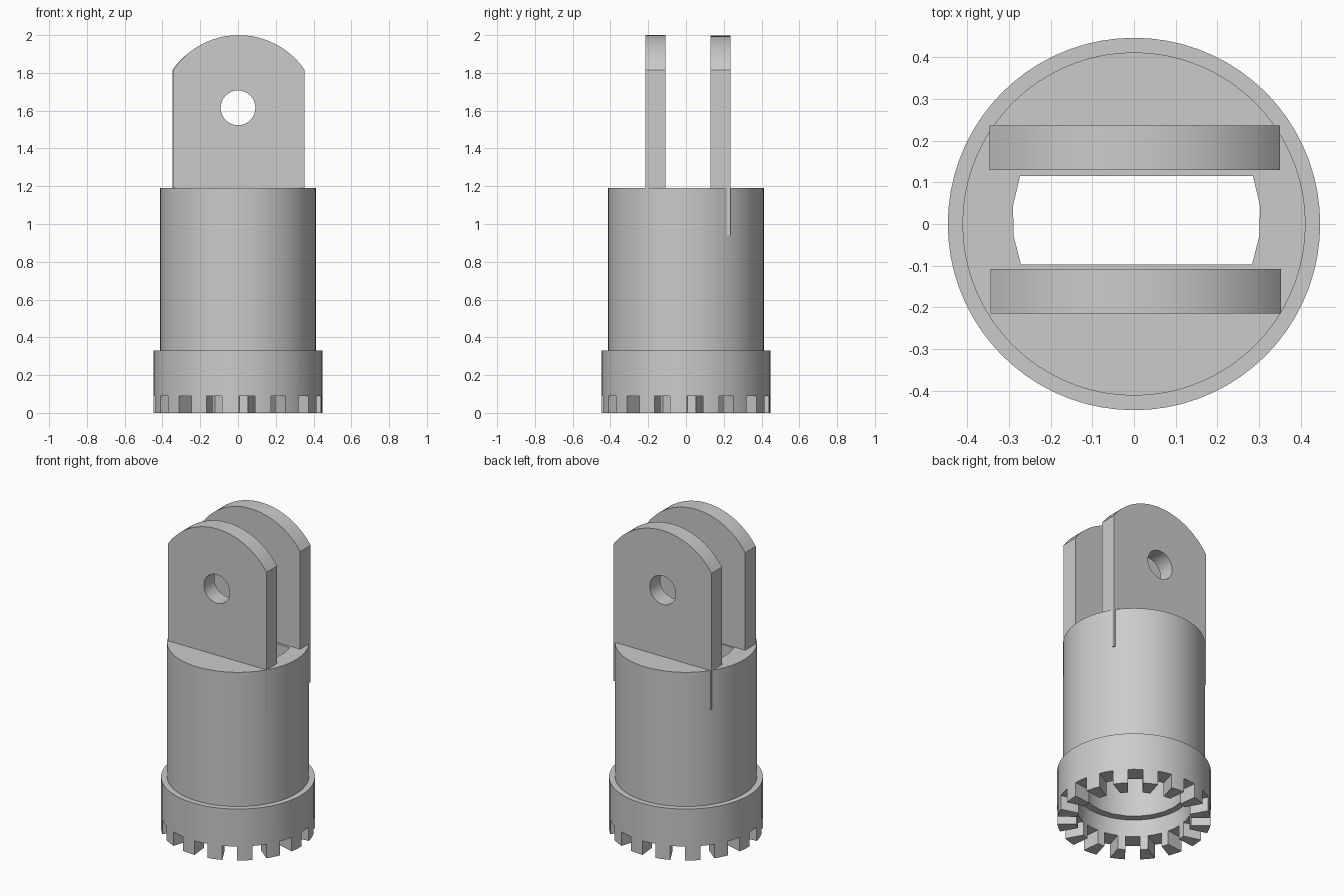
import bpy, bmesh
from math import sin, cos, pi, radians, asin, sqrt
from mathutils import Matrix

cube = bpy.data.objects.get("Cube")
if cube:
    bpy.data.objects.remove(cube, do_unlink=True)

grey = bpy.data.materials.new("plain grey")
grey.use_nodes = True
grey.diffuse_color = (0.6, 0.6, 0.6, 1)
grey.node_tree.nodes["Principled BSDF"].inputs["Base Color"].default_value = (0.6, 0.6, 0.6, 1)


def add_object(name, bm):
    bmesh.ops.recalc_face_normals(bm, faces=bm.faces)
    mesh = bpy.data.meshes.new(name)
    bm.to_mesh(mesh)
    bm.free()
    obj = bpy.data.objects.new(name, mesh)
    bpy.context.collection.objects.link(obj)
    mesh.materials.append(grey)
    return obj


def circle(radius, sides, cx=0.0, cy=0.0):
    return [(cx + radius * cos(2 * pi * i / sides), cy + radius * sin(2 * pi * i / sides))
            for i in range(sides)]


def extrude(name, outline, low, high, upright=False):
    """Extrude an outline along z, or an x-z outline along y when upright."""
    bm = bmesh.new()
    place = (lambda a, b, c: (a, c, b)) if upright else (lambda a, b, c: (a, b, c))
    rings = [[bm.verts.new(place(a, b, c)) for a, b in outline] for c in (low, high)]
    n = len(outline)
    for i in range(n):
        j = (i + 1) % n
        bm.faces.new((rings[0][i], rings[0][j], rings[1][j], rings[1][i]))
    bm.faces.new(rings[0])
    bm.faces.new(rings[1])
    return add_object(name, bm)


def lathe(name, profile, sides):
    bm = bmesh.new()
    rings = [[bm.verts.new((x, y, z)) for x, y in circle(r, sides)] for r, z in profile]
    for a, b in zip(rings, rings[1:]):
        for i in range(sides):
            j = (i + 1) % sides
            bm.faces.new((a[i], a[j], b[j], b[i]))
    bm.faces.new(rings[0])
    bm.faces.new(rings[-1])
    return add_object(name, bm)


def cut(obj, cutter):
    cutter.hide_render = True
    mod = obj.modifiers.new("cut", "BOOLEAN")
    mod.operation = "DIFFERENCE"
    mod.solver = "EXACT"
    mod.object = cutter
    bpy.context.view_layer.objects.active = obj
    bpy.ops.object.modifier_apply(modifier=mod.name)
    bpy.data.objects.remove(cutter, do_unlink=True)


def smooth(obj):
    bpy.ops.object.select_all(action="DESELECT")
    obj.select_set(True)
    bpy.context.view_layer.objects.active = obj
    bpy.ops.object.shade_smooth_by_angle(angle=radians(25))


# Stepped barrel with its wider collar
body = lathe("barrel", [(0.447, 0), (0.447, 0.33), (0.412, 0.33), (0.412, 1.19)], 72)

# Wide mouth, then the narrower bore behind the ledge
cut(body, extrude("mouth_cutter", circle(0.335, 48), -0.1, 0.2))
cut(body, extrude("bore_cutter", circle(0.302, 24, 0.006, 0.012), 0.15, 0.93))

# Opening in the top with flat front and back edges
r, cx, cy, front, back = 0.298, 0.006, 0.012, -0.097, 0.115
a0, a1 = asin((front - cy) / r), asin((back - cy) / r)
arc = [a0 + (a1 - a0) * i / 3 for i in range(4)]
opening = [(cx + r * cos(a), cy + r * sin(a)) for a in arc]
opening += [(cx - r * cos(a), cy + r * sin(a)) for a in reversed(arc)]
cut(body, extrude("opening_cutter", opening, 0.85, 1.3))

# Notches that leave the ring of teeth
bm = bmesh.new()
teeth = 16
for i in range(teeth):
    turn = Matrix.Rotation(radians(-90 + 6.2) + 2 * pi * i / teeth, 4, "Z")
    shape = Matrix.Translation((0.4, 0, 0)) @ Matrix.Diagonal((0.3, 0.086, 0.18, 1))
    bmesh.ops.create_cube(bm, size=1, matrix=turn @ shape)
cut(body, add_object("notch_cutter", bm))
smooth(body)


# Two upright lugs with arched tops and a pin hole
def lug(name, x0, x1, y0, y1, top):
    mid, half, shoulder = (x0 + x1) / 2, (x1 - x0) / 2, 1.815
    rise = top - shoulder
    radius = (half * half + rise * rise) / (2 * rise)
    sweep = asin(half / radius)
    outline = [(x0, 0.94), (x1, 0.94)]
    for i in range(25):
        a = sweep * (1 - i / 12)
        outline.append((mid + radius * sin(a), top - radius + radius * cos(a)))
    obj = extrude(name, outline, y0, y1, upright=True)
    cut(obj, extrude("pin_cutter", circle(0.092, 32, 0, 1.615), y0 - 0.1, y1 + 0.1, upright=True))
    smooth(obj)


lug("front_lug", -0.344, 0.353, -0.215, -0.108, 2.0)
lug("back_lug", -0.347, 0.350, 0.13, 0.236, 1.997)
